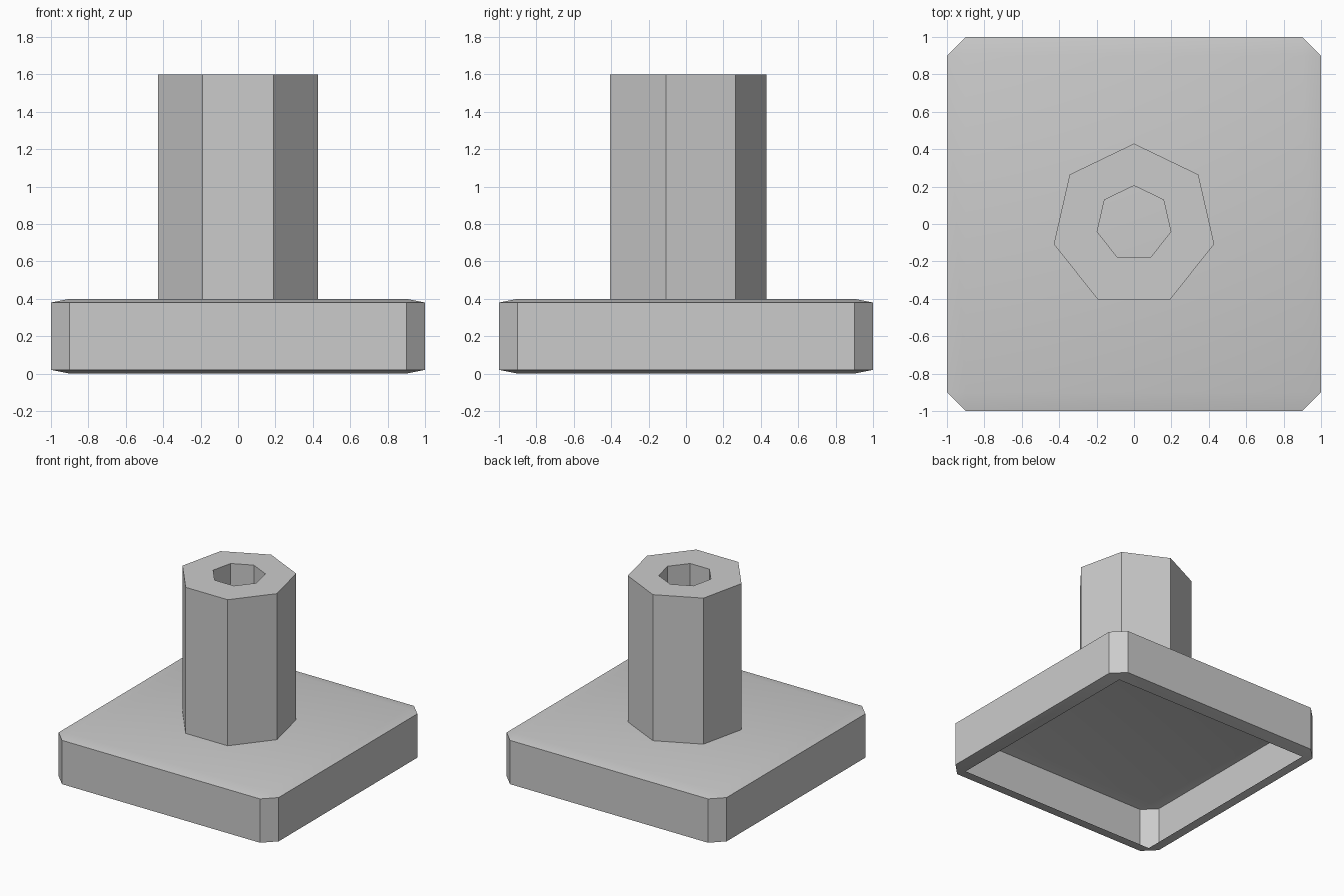
import bpy
import bmesh
from math import sin, cos, pi, radians

default = bpy.data.objects.get("Cube")
if default:
    bpy.data.objects.remove(default, do_unlink=True)

GREY = (0.6, 0.6, 0.6, 1.0)
grey = bpy.data.materials.new("plain grey")
grey.use_nodes = True
grey.diffuse_color = GREY
grey.node_tree.nodes["Principled BSDF"].inputs["Base Color"].default_value = GREY

SIDES = 7
BASE_TOP = 0.4
POST_TOP = 1.6


def finish(name, bm):
    """Turn a bmesh into a named, shaded object."""
    mesh = bpy.data.meshes.new(name)
    bm.to_mesh(mesh)
    bm.free()
    mesh.materials.append(grey)
    obj = bpy.data.objects.new(name, mesh)
    bpy.context.collection.objects.link(obj)
    bpy.ops.object.select_all(action="DESELECT")
    obj.select_set(True)
    bpy.context.view_layer.objects.active = obj
    bpy.ops.object.shade_smooth_by_angle(angle=radians(30))
    return obj


def ring(bm, radius, y, z):
    """Regular polygon of vertices with one corner pointing to the back."""
    angles = [pi / 2 + 2 * pi * i / SIDES for i in range(SIDES)]
    return [bm.verts.new((radius * cos(a), y + radius * sin(a), z)) for a in angles]


def bridge(bm, lower, upper):
    for i in range(SIDES):
        j = (i + 1) % SIDES
        bm.faces.new((lower[i], lower[j], upper[j], upper[i]))


# Base: chamfered cube squashed to a slab, left open underneath as a thin shell
bm = bmesh.new()
bmesh.ops.create_cube(bm, size=2)
bmesh.ops.bevel(bm, geom=bm.edges[:], offset=0.1, segments=1,
                affect="EDGES", profile=0.5)
bm.normal_update()
underside = [f for f in bm.faces if f.normal.z < -0.99]
bmesh.ops.delete(bm, geom=underside, context="FACES_ONLY")
bmesh.ops.scale(bm, vec=(1, 1, BASE_TOP / 2), verts=bm.verts)
bmesh.ops.translate(bm, vec=(0, 0, BASE_TOP / 2), verts=bm.verts)
finish("base", bm)

# Post: seven-sided tube, outer wall, top rim, then bore down to the base
bm = bmesh.new()
loops = [
    ring(bm, 0.44, -0.01, BASE_TOP),
    ring(bm, 0.44, -0.01, POST_TOP),
    ring(bm, 0.202, 0.003, POST_TOP),
    ring(bm, 0.202, 0.003, BASE_TOP),
]
for lower, upper in zip(loops, loops[1:]):
    bridge(bm, lower, upper)
finish("post", bm)
